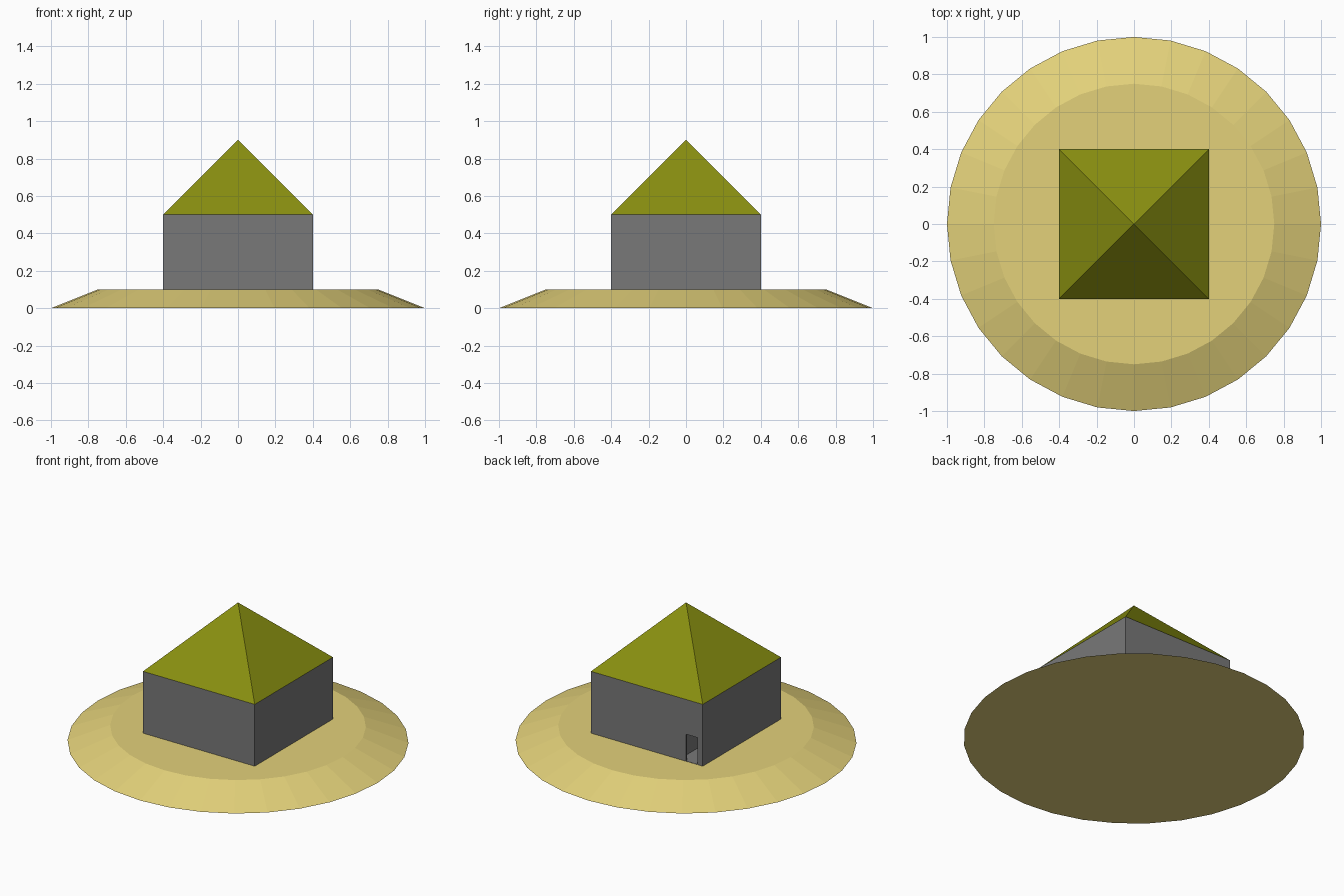
import bpy, bmesh, math

if "Cube" in bpy.data.objects:
    bpy.data.objects.remove(bpy.data.objects["Cube"])


def material(name, rgb):
    m = bpy.data.materials.new(name)
    m.diffuse_color = (*rgb, 1.0)
    m.use_nodes = True
    m.node_tree.nodes["Principled BSDF"].inputs["Base Color"].default_value = m.diffuse_color
    return m


sand = material("sand", (0.77, 0.64, 0.195))
stone = material("grey_stone", (0.19, 0.19, 0.19))
olive = material("olive_roof", (0.25, 0.275, 0.005))


def cone(name, sides, r1, r2, z0, z1, mat, turn=0.0):
    """Flat-shaded frustum standing between two heights."""
    bpy.ops.mesh.primitive_cone_add(vertices=sides, radius1=r1, radius2=r2,
                                    depth=z1 - z0, location=(0, 0, (z0 + z1) / 2),
                                    rotation=(0, 0, turn))
    ob = bpy.context.object
    ob.name = name
    ob.data.materials.append(mat)
    return ob


def box(name, lo, hi, mat):
    """Box between two opposite corners."""
    bpy.ops.mesh.primitive_cube_add(size=1, location=[(a + b) / 2 for a, b in zip(lo, hi)])
    ob = bpy.context.object
    ob.name = name
    ob.scale = [b - a for a, b in zip(lo, hi)]
    bpy.ops.object.transform_apply(location=True, rotation=False, scale=True)
    ob.data.materials.append(mat)
    return ob


# Round sandy mound with a sloping rim
cone("mound", 32, 1.0, 0.75, 0.0, 0.1, sand)

# Square house body
walls = box("walls", (-0.4, -0.4, 0.1), (0.4, 0.4, 0.5), stone)

# Four-sided pointed roof, flush with the walls
cone("roof", 4, 0.4 * math.sqrt(2), 0.0, 0.5, 0.9, olive, math.pi / 4)

# Small back doorway opening into a slightly wider passage
cutters = [
    box("passage_cutter", (-0.385, 0.10, 0.102), (-0.234, 0.39, 0.29), stone),
    box("doorway_cutter", (-0.364, 0.30, 0.102), (-0.28, 0.45, 0.275), stone),
]
for cutter in cutters:
    cut = walls.modifiers.new(cutter.name, 'BOOLEAN')
    cut.operation = 'DIFFERENCE'
    cut.solver = 'EXACT'
    cut.object = cutter
    cutter.hide_render = True
    cutter.hide_set(True)
